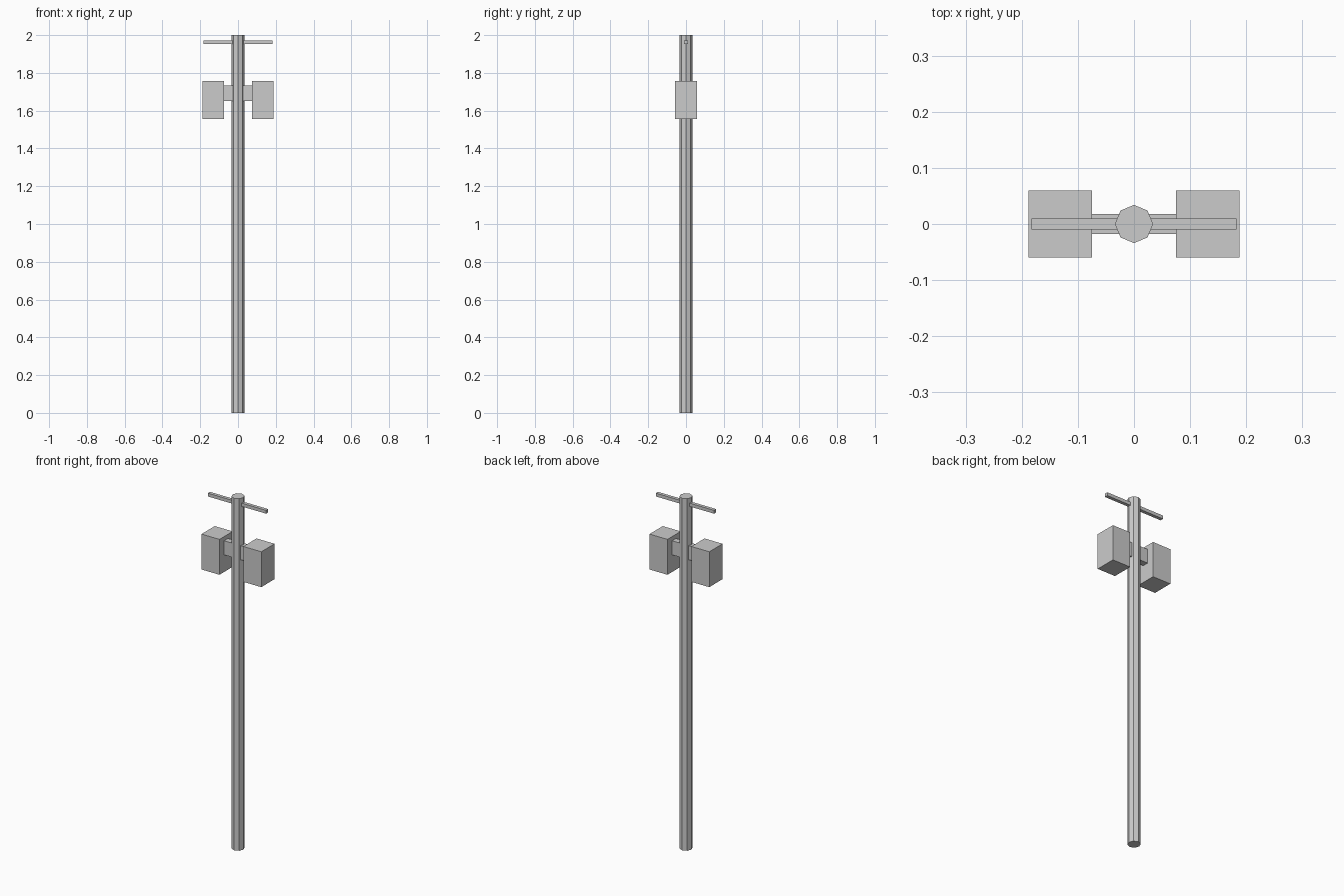
import bpy

if "Cube" in bpy.data.objects:
    bpy.data.objects.remove(bpy.data.objects["Cube"])


def box(name, lo, hi):
    centre = [(a + b) / 2 for a, b in zip(lo, hi)]
    bpy.ops.mesh.primitive_cube_add(size=1, location=centre)
    obj = bpy.context.object
    obj.name = name
    obj.scale = [b - a for a, b in zip(lo, hi)]
    bpy.ops.object.transform_apply(location=False, rotation=False, scale=True)
    return obj


# Octagonal pole
bpy.ops.mesh.primitive_cylinder_add(vertices=8, radius=0.034, depth=2, location=(0, 0, 1))
bpy.context.object.name = "pole"

# Thin crossbar near the top
box("crossbar", (-0.183, -0.0095, 1.952), (0.183, 0.0095, 1.971))

# Bracket through the pole joining both housings
box("bracket", (-0.076, -0.0175, 1.652), (0.076, 0.0175, 1.732))

# Box housings on either side
for side, x in (("left", -0.1315), ("right", 0.1315)):
    box(f"housing_{side}", (x - 0.0565, -0.0595, 1.555), (x + 0.0565, 0.0595, 1.756))
